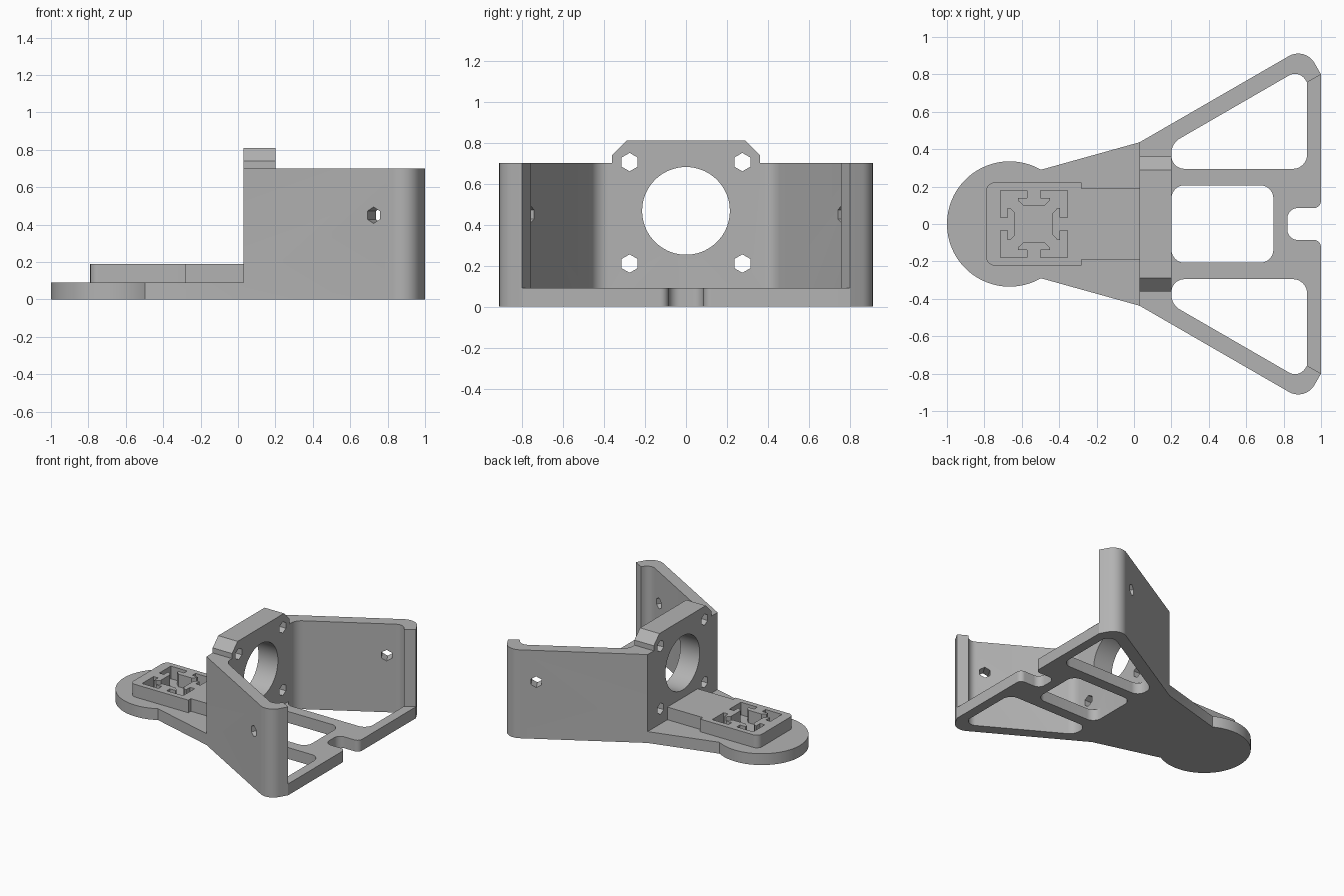
import bpy, bmesh
from math import pi, sin, cos, tan, radians
from mathutils import Vector, Matrix

cube = bpy.data.objects.get("Cube")
if cube:
    bpy.data.objects.remove(cube, do_unlink=True)

grey = bpy.data.materials.new("light_grey_plastic")
grey.use_nodes = True
colour = (0.45, 0.45, 0.45, 1)
grey.diffuse_color = colour
grey.node_tree.nodes["Principled BSDF"].inputs["Base Color"].default_value = colour


def rounded(points, steps=10):
    """Replace each corner (x, y, radius) by an arc; (x, y) stays sharp."""
    out = []
    for i, p in enumerate(points):
        c = Vector(p[:2])
        if len(p) < 3:
            out.append(c)
            continue
        a = (Vector(points[i - 1][:2]) - c).normalized()
        b = (Vector(points[(i + 1) % len(points)][:2]) - c).normalized()
        half = a.angle(b) / 2
        centre = c + (a + b).normalized() * (p[2] / sin(half))
        start = c + a * (p[2] / tan(half)) - centre
        end = c + b * (p[2] / tan(half)) - centre
        sweep = start.angle(end)
        for k in range(steps + 1):
            t = k / steps
            out.append(centre + (start * sin((1 - t) * sweep) + end * sin(t * sweep)) / sin(sweep))
    return out


def mirrored(half):
    """Complete a half outline (y > 0) across the x axis."""
    return half + [(p[0], -p[1], *p[2:]) for p in reversed(half)]


def polygon(sides, radius, cx=0, cy=0, turn=0.0):
    return [(cx + radius * cos(turn + 2 * pi * i / sides),
             cy + radius * sin(turn + 2 * pi * i / sides)) for i in range(sides)]


def prism(name, points, low, high, matrix=None):
    """Extrude a flat outline from low to high along local z."""
    bm = bmesh.new()
    face = bm.faces.new([bm.verts.new((p[0], p[1], low)) for p in points])
    top = bmesh.ops.extrude_face_region(bm, geom=[face])["geom"]
    bmesh.ops.translate(bm, vec=(0, 0, high - low),
                        verts=[v for v in top if isinstance(v, bmesh.types.BMVert)])
    bmesh.ops.recalc_face_normals(bm, faces=bm.faces)
    if matrix:
        bm.transform(matrix)
    mesh = bpy.data.meshes.new(name)
    bm.to_mesh(mesh)
    bm.free()
    mesh.materials.append(grey)
    obj = bpy.data.objects.new(name, mesh)
    bpy.context.collection.objects.link(obj)
    return obj


def combine(target, tool, operation):
    tool.hide_render = True
    mod = target.modifiers.new(operation.lower(), 'BOOLEAN')
    mod.operation, mod.solver, mod.object = operation, 'EXACT', tool
    bpy.context.view_layer.objects.active = target
    bpy.ops.object.modifier_apply(modifier=mod.name)
    bpy.data.objects.remove(tool, do_unlink=True)


FLOOR, WALL_TOP = 0.09, 0.70
PLATE_BACK, PLATE_FRONT = 0.03, 0.20
# Local x, y, z become world y, z, x
YZ = Matrix(((0, 0, 1, 0), (1, 0, 0, 0), (0, 1, 0, 0), (0, 0, 0, 1)))
root, tip, lip_end = (PLATE_BACK, 0.437), (0.915, 0.948, 0.10), (1.0, 0.80)
inner_lip, inner_tip, inner_root = (0.925, 0.757), (0.882, 0.825, 0.065), (PLATE_FRONT, 0.431, 0.09)

# Base plate with round tail, splayed arms and a slot at the open end
tail = [(-0.665 + 0.335 * cos(a), 0.335 * sin(a))
        for a in (radians(180 - 120 * i / 30) for i in range(1, 31))]
half = tail + [root, tip, lip_end, (1.0, 0.085, 0.04), (0.82, 0.085, 0.055)]
bracket = prism("motor_bracket", rounded(mirrored(half) + [(-1.0, 0)]), 0, FLOOR)

# Windows in the floor
window = [(PLATE_FRONT, 0.295, 0.07), (0.925, 0.295, 0.075), inner_lip, inner_tip, inner_root]
for side in (1, -1):
    outline = [(p.x, side * p.y) for p in rounded(window)]
    combine(bracket, prism("side_window", outline, -0.1, 0.2), 'DIFFERENCE')
centre = [(PLATE_FRONT, 0.207, 0.07), (0.745, 0.207, 0.07)]
combine(bracket, prism("centre_window", rounded(mirrored(centre)), -0.1, 0.2), 'DIFFERENCE')

# Side walls with returned lips, joined by the upright mounting plate
walls = [root, tip, lip_end, inner_lip, inner_tip, inner_root]
combine(bracket, prism("walls", rounded(mirrored(walls)), FLOOR, WALL_TOP), 'UNION')

# Chamfered crest on the mounting plate
crest = [(0.36, WALL_TOP), (0.36, 0.74), (0.29, 0.81),
         (-0.29, 0.81), (-0.36, 0.74), (-0.36, WALL_TOP)]
combine(bracket, prism("crest", crest, PLATE_BACK, PLATE_FRONT, YZ), 'UNION')

# Raised block on the tail
block = [(-0.79, 0.222, 0.045), (-0.28, 0.222), (-0.28, 0.19), (PLATE_BACK, 0.19)]
combine(bracket, prism("tail_block", rounded(mirrored(block)), FLOOR, 0.19), 'UNION')

# Shaft bore and four hexagonal screw holes
combine(bracket, prism("bore", polygon(72, 0.214, 0, 0.467), -0.1, 0.3, YZ), 'DIFFERENCE')
for y in (-0.275, 0.275):
    for z in (0.21, 0.705):
        hole = prism("screw_hole", polygon(6, 0.045, y, z, pi / 2), -0.1, 0.3, YZ)
        combine(bracket, hole, 'DIFFERENCE')

# Hexagonal holes square to the splayed walls
for side in (1, -1):
    place = (Matrix.Translation((0.725, side * 0.838, 0.45))
             @ Matrix.Rotation(side * radians(120), 4, 'Z') @ YZ)
    hole = prism("wall_hole", polygon(6, 0.044, turn=pi / 2), -0.15, 0.06, place)
    combine(bracket, hole, 'DIFFERENCE')

# Recess for a slotted rail: a square with a T-shaped tongue on each side
tongue = [(0.18, 0.036), (0.14, 0.036), (0.14, 0.085), (0.125, 0.085), (0.10, 0.058)]
rail = [(0.18, -0.18)]
for quarter in range(4):
    spin = Matrix.Rotation(quarter * pi / 2, 2)
    side = [(x, -y) for x, y in tongue] + list(reversed(tongue)) + [(0.18, 0.18)]
    rail += [spin @ Vector(p) for p in side]
rail = [(p[0] - 0.535, p[1]) for p in rail[1:]]
combine(bracket, prism("rail_recess", rail, FLOOR, 0.3), 'DIFFERENCE')

# Merge coplanar faces and shade the fillets smooth
bm = bmesh.new()
bm.from_mesh(bracket.data)
bmesh.ops.remove_doubles(bm, verts=bm.verts, dist=0.0002)
bmesh.ops.dissolve_limit(bm, angle_limit=radians(0.3), verts=bm.verts, edges=bm.edges)
bm.to_mesh(bracket.data)
bm.free()
bpy.ops.object.select_all(action='DESELECT')
bracket.select_set(True)
bpy.context.view_layer.objects.active = bracket
bpy.ops.object.shade_smooth_by_angle(angle=radians(25))
